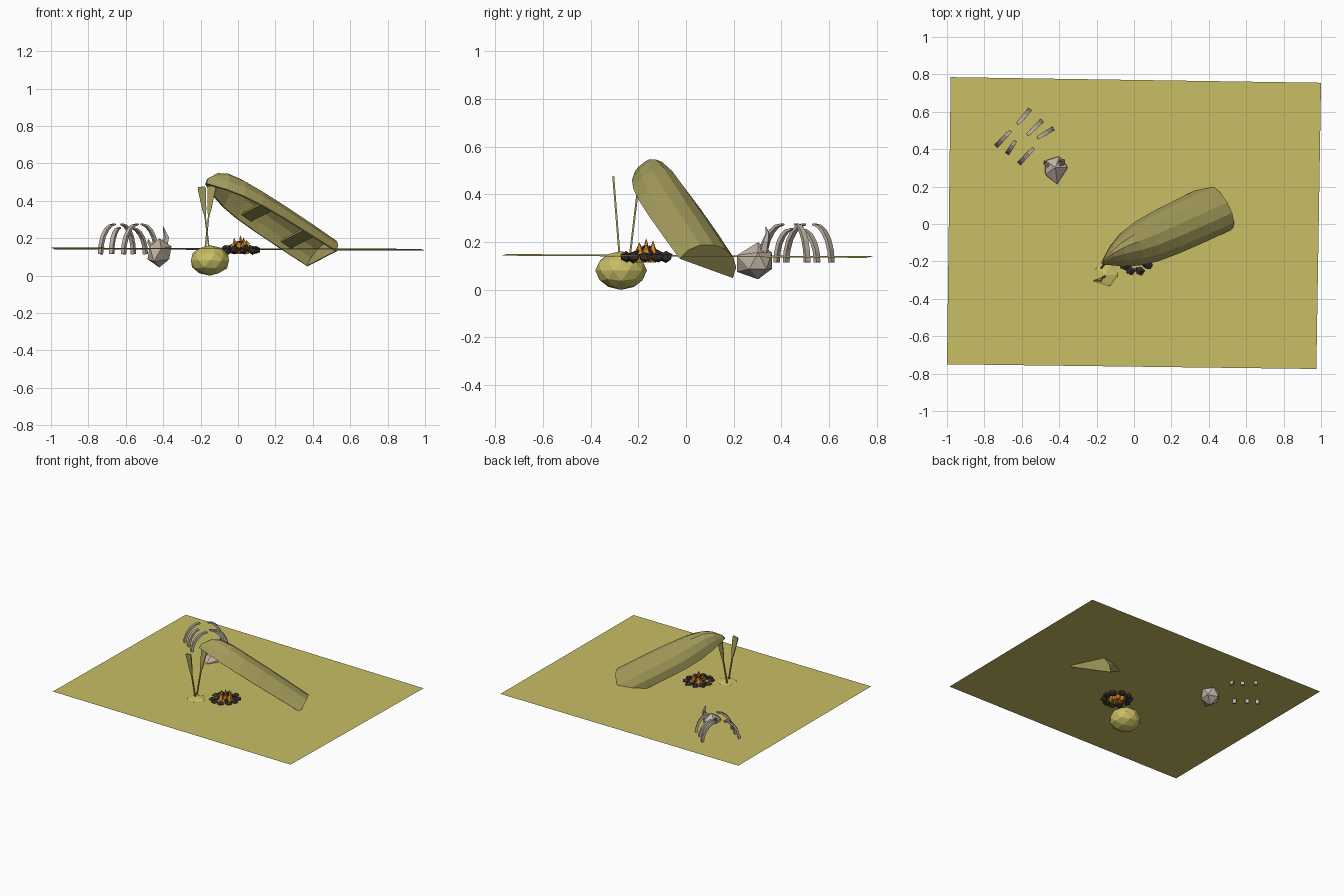
import bpy, bmesh, math, random
from mathutils import Vector as V

if "Cube" in bpy.data.objects:
    bpy.data.objects.remove(bpy.data.objects["Cube"])

random.seed(4)


def material(name, rgb):
    m = bpy.data.materials.new(name)
    m.diffuse_color = (*rgb, 1)
    m.use_nodes = True
    m.node_tree.nodes["Principled BSDF"].inputs["Base Color"].default_value = m.diffuse_color
    return m


SAND = material("sand", (0.58, 0.52, 0.128))
WOOD = material("olive wood", (0.37, 0.33, 0.105))
BONE = material("bone", (0.52, 0.45, 0.38))
STONE = material("dark stone", (0.045, 0.032, 0.03))
FIRE = material("orange flame", (0.70, 0.27, 0.02))


def finish(name, bm, mat):
    bmesh.ops.recalc_face_normals(bm, faces=bm.faces)
    me = bpy.data.meshes.new(name)
    bm.to_mesh(me)
    bm.free()
    me.materials.append(mat)
    ob = bpy.data.objects.new(name, me)
    bpy.context.collection.objects.link(ob)
    return ob


def skin(bm, rings, closed=True):
    """Quads between successive rings, caps on both ends."""
    rows = [[bm.verts.new(p) for p in r] for r in rings]
    n = len(rows[0])
    for a, b in zip(rows, rows[1:]):
        for i in range(n if closed else n - 1):
            j = (i + 1) % n
            bm.faces.new((a[i], a[j], b[j], b[i]))
    bm.faces.new(rows[0])
    bm.faces.new(rows[-1])


def loft(name, pts, sizes, mat, side, n=4):
    """Tube along pts, with half sizes (along side, across it) per point."""
    pts = [V(p) for p in pts]
    rings = []
    for i, (p, (ru, rv)) in enumerate(zip(pts, sizes)):
        t = (pts[min(i + 1, len(pts) - 1)] - pts[max(i - 1, 0)]).normalized()
        u = V(side)
        u = (u - t * u.dot(t)).normalized()
        v = t.cross(u)
        k = 1.414 if n == 4 else 1
        ring = []
        for j in range(n):
            a = 2 * math.pi * (j + 0.5) / n
            ring.append(p + u * (k * ru * math.cos(a)) + v * (k * rv * math.sin(a)))
        rings.append(ring)
    bm = bmesh.new()
    skin(bm, rings)
    return finish(name, bm, mat)


# sand sheet, very slightly tilted
bm = bmesh.new()
bm.faces.new([bm.verts.new((x, y, 0.142 - 0.0035 * x - 0.006 * y)) for x, y in
              ((-1, -0.75), (0.975, -0.775), (1, 0.755), (-0.98, 0.785))])
finish("sand_sheet", bm, SAND)

# sand mound, mostly buried
bm = bmesh.new()
bmesh.ops.create_icosphere(bm, subdivisions=2, radius=1)
for v in bm.verts:
    v.co = V((-0.15 + 0.107 * v.co.x, -0.272 + 0.108 * v.co.y, 0.081 + 0.081 * v.co.z))
finish("sand_mound", bm, SAND)

# boat frame: origin at the stern, axis to the bow, beam across, keel pointing up
O = V((0.45, 0.085, 0.09))
A = V((-0.62, -0.295, 0.40)).normalized()
B = V((0.55, -0.79, 0.29))
B = (B - A * B.dot(A)).normalized()
K = A.cross(B)
if K.z < 0:
    K = -K


def boat(s, b, k):
    return O + A * s + B * b + K * k


# hull shell: station, half beam, depth
stations = [(0, 0.143, 0.113), (0.18, 0.142, 0.122), (0.36, 0.137, 0.128), (0.5, 0.126, 0.132),
            (0.61, 0.103, 0.135), (0.70, 0.066, 0.125), (0.755, 0.032, 0.095), (0.797, 0.007, 0.035)]
rings = []
for s, w, d in stations:
    rings.append([boat(s, w * math.cos(math.pi * i / 7), d * math.sin(math.pi * i / 7))
                  for i in range(8)])
bm = bmesh.new()
skin(bm, rings, closed=False)
hull = finish("boat_hull", bm, WOOD)
mod = hull.modifiers.new("shell", 'SOLIDIFY')
mod.thickness = 0.01
mod.offset = -1

# bench boards inside the hull
for i, (s, w) in enumerate(((0.17, 0.128), (0.45, 0.115))):
    loft(f"boat_bench_{i + 1}", [boat(s, -w, 0.035), boat(s, w, 0.035)],
         [(0.035, 0.007)] * 2, WOOD, A)

# two crossed oars planted in the mound
for name, base, tip in (("left_oar", (-0.152, -0.277, 0.12), (-0.195, -0.305, 0.475)),
                        ("right_oar", (-0.178, -0.238, 0.12), (-0.140, -0.195, 0.478))):
    base, tip = V(base), V(tip)
    loft(name, [base.lerp(tip, f) for f in (0, 0.56, 0.66, 0.97, 1)],
         [(0.004, 0.004), (0.004, 0.004), (0.011, 0.004), (0.022, 0.004), (0.019, 0.004)],
         WOOD, (1, 0, 0))

# ring of fire stones
FX, FY = 0.012, -0.167
for i in range(10):
    a = 2 * math.pi * i / 10 + random.uniform(-0.1, 0.1)
    c = V((FX + 0.083 * math.cos(a), FY + 0.087 * math.sin(a), 0.137))
    bm = bmesh.new()
    bmesh.ops.create_icosphere(bm, subdivisions=1, radius=1)
    for v in bm.verts:
        v.co = c + v.co * random.uniform(0.85, 1.15) * 0.028
        v.co.z = c.z + (v.co.z - c.z) * 0.85
    finish(f"fire_stone_{i + 1}", bm, STONE)

# charred sticks leaning inward
for i in range(5):
    a = 2 * math.pi * (i + 0.3) / 5
    d = V((math.cos(a), math.sin(a), 0))
    c = V((FX, FY, 0))
    loft(f"charred_stick_{i + 1}", [c + d * 0.075 + V((0, 0, 0.145)), c + d * 0.01 + V((0, 0, 0.18))],
         [(0.009, 0.009), (0.007, 0.007)], STONE, (0.3, 0.2, 1), 5)

# flames: one core and a ring of tongues
for i in range(7):
    a = 2 * math.pi * i / 6
    r = 0 if i == 6 else 0.033
    h = 0.215 if i == 6 else (0.188, 0.205, 0.18, 0.2, 0.185, 0.198)[i]
    x, y = FX + r * math.cos(a), FY + r * math.sin(a)
    loft(f"flame_{i + 1}", [(x, y, 0.115), (x, y, 0.145), (x + 0.006, y, 0.172), (x, y, h)],
         [(0.014, 0.014), (0.024, 0.024), (0.013, 0.013), (0.001, 0.001)], FIRE, (1, 0, 0), 5)

# ribs: quarter arcs from buried foot to top, given as foot x, y and top x, y
ribs = [(-0.735, 0.42, -0.66, 0.497), (-0.676, 0.38, -0.634, 0.444), (-0.612, 0.326, -0.537, 0.406),
        (-0.559, 0.61, -0.623, 0.535), (-0.495, 0.55, -0.57, 0.476), (-0.436, 0.508, -0.516, 0.46)]
for i, (x0, y0, x1, y1) in enumerate(ribs):
    top = (0.275, 0.255, 0.275)[i % 3]
    pts = []
    for j in range(6):
        t = math.pi / 2 * j / 5
        f = 1 - math.cos(t)
        pts.append((x0 + (x1 - x0) * f, y0 + (y1 - y0) * f, 0.115 + (top - 0.115) * math.sin(t)))
    loft(f"rib_{i + 1}", pts, [(0.012, 0.008)] * 4 + [(0.011, 0.006), (0.009, 0.004)],
         BONE, (y1 - y0, x0 - x1, 0))

# skull: cranium pulled into a snout that dips toward the front
bm = bmesh.new()
bmesh.ops.create_icosphere(bm, subdivisions=1, radius=1)
for v in bm.verts:
    c = v.co.copy()
    v.co = V((-0.42 + 0.072 * c.x, 0.302 + 0.068 * c.y, 0.122 + 0.078 * c.z))
    if c.y < -0.6:
        v.co += V((-0.01, -0.03, -0.012))
finish("skull", bm, BONE)

# horns
loft("right_horn", [(-0.395, 0.325, 0.16), (-0.382, 0.335, 0.205), (-0.392, 0.342, 0.235), (-0.40, 0.335, 0.265)],
     [(0.022, 0.022), (0.015, 0.015), (0.009, 0.009), (0.001, 0.001)], BONE, (1, 0, 0), 5)
loft("left_horn", [(-0.45, 0.31, 0.15), (-0.475, 0.325, 0.175), (-0.48, 0.34, 0.195)],
     [(0.018, 0.018), (0.010, 0.010), (0.002, 0.002)], BONE, (0, 1, 0), 5)
